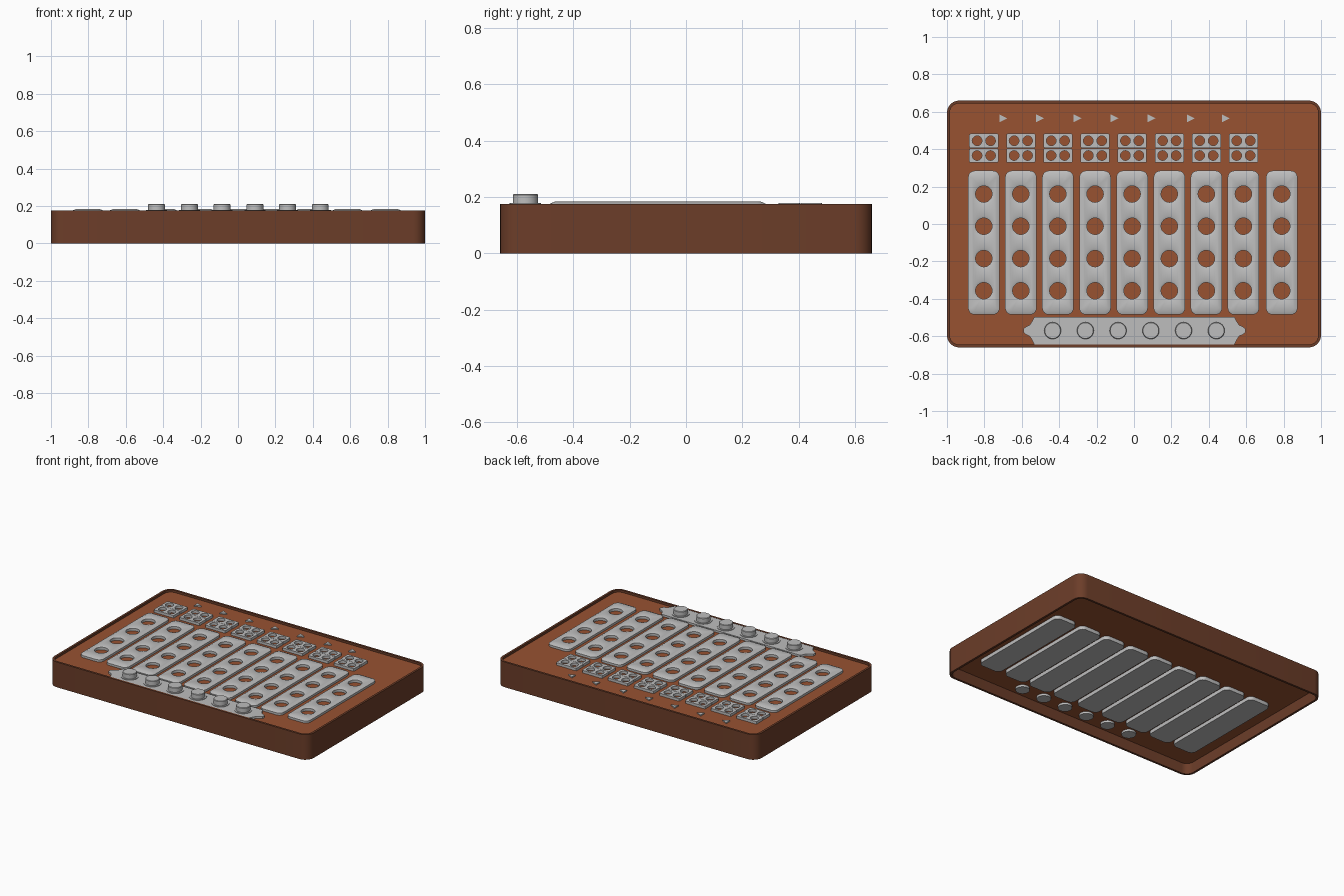
import bpy, bmesh, math

if "Cube" in bpy.data.objects:
    bpy.data.objects.remove(bpy.data.objects["Cube"])


def material(name, rgb):
    m = bpy.data.materials.new(name)
    m.diffuse_color = (*rgb, 1)
    m.use_nodes = True
    m.node_tree.nodes["Principled BSDF"].inputs["Base Color"].default_value = m.diffuse_color
    return m


WALL = material("dark brown", (0.15, 0.047, 0.022))
PANEL = material("warm brown", (0.314, 0.084, 0.031))
GREY = material("light grey", (0.515, 0.515, 0.515))

PANEL_Z = 0.16


def rounded(w, h, r, inset=0.0, segs=6):
    """Rounded rectangle outline, centred on the origin."""
    w, h, r = w / 2 - inset, h / 2 - inset, r - inset
    pts = []
    for k, (sx, sy) in enumerate([(1, 1), (-1, 1), (-1, -1), (1, -1)]):
        for i in range(segs + 1):
            a = math.pi / 2 * (k + i / segs)
            pts.append((sx * (w - r) + r * math.cos(a), sy * (h - r) + r * math.sin(a)))
    return pts


def circle(x, y, r, n=32):
    return [(x + r * math.cos(2 * math.pi * i / n), y + r * math.sin(2 * math.pi * i / n))
            for i in range(n)]


def skin(bm, levels, closed=False):
    """Join a stack of (outline, z) loops with quads; return the loops."""
    rings = [[bm.verts.new((x, y, z)) for x, y in pts] for pts, z in levels]
    pairs = list(zip(rings, rings[1:])) + ([(rings[-1], rings[0])] if closed else [])
    for a, b in pairs:
        for i in range(len(a)):
            j = (i + 1) % len(a)
            bm.faces.new((a[i], a[j], b[j], b[i]))
    return rings


def ring_edges(bm, ring):
    return [bm.edges.get((ring[i], ring[i - 1])) for i in range(len(ring))]


def solid(name, mat, stack, holes=(), at=(0, 0), closed=False):
    """Solid from an outer stack of loops, with optional through holes."""
    bm = bmesh.new()
    rings = skin(bm, stack, closed)
    hole_rings = [skin(bm, h) for h in holes]
    if not closed:
        for end in (0, -1):
            if holes:
                edges = ring_edges(bm, rings[end])
                for h in hole_rings:
                    edges += ring_edges(bm, h[end])
                bmesh.ops.triangle_fill(bm, edges=edges, use_beauty=True,
                                        normal=(0, 0, 1 if end else -1))
            else:
                bm.faces.new(rings[end])
    bmesh.ops.recalc_face_normals(bm, faces=bm.faces[:])
    me = bpy.data.meshes.new(name)
    bm.to_mesh(me)
    bm.free()
    me.materials.append(mat)
    ob = bpy.data.objects.new(name, me)
    ob.location = (*at, 0)
    bpy.context.collection.objects.link(ob)
    return ob


# Case wall: thin rounded frame, open underneath
outer, inner = rounded(2, 1.32, 0.065), rounded(2, 1.32, 0.065, 0.015)
solid("case_wall", WALL, [(outer, 0), (outer, 0.175), (inner, 0.175), (inner, 0)], closed=True)

# Top panel set just below the rim
slab = rounded(2, 1.32, 0.065, 0.012)
solid("top_panel", PANEL, [(slab, 0.075), (slab, PANEL_Z)])

# Nine long plates, each with four countersunk holes, and a block below the panel
W, H, R = 0.168, 0.77, 0.036
for i, x in enumerate([-0.803, -0.605, -0.407, -0.208, -0.01, 0.189, 0.387, 0.585, 0.79]):
    holes = [[(circle(0, y, 0.044), PANEL_Z), (circle(0, y, 0.044), 0.178),
              (circle(0, y, 0.057), 0.183)] for y in (0.26, 0.088, -0.085, -0.257)]
    stack = [(rounded(W, H, R), PANEL_Z), (rounded(W, H, R), 0.175),
             (rounded(W, H, R, 0.018), 0.183)]
    solid(f"long_plate_{i + 1}", GREY, stack, holes, (x, -0.1))
    block = rounded(W, H, R)
    solid(f"long_plate_underside_{i + 1}", GREY, [(block, 0.05), (block, 0.09)], at=(x, -0.1))

# Eight small pads, each made of two strips with two holes
for i, x in enumerate([-0.803, -0.605, -0.407, -0.208, -0.01, 0.189, 0.387, 0.585]):
    for row, y in (("back", 0.445), ("front", 0.366)):
        strip = rounded(0.156, 0.077, 0.008, segs=2)
        holes = [[(circle(hx, 0, 0.026, 20), PANEL_Z), (circle(hx, 0, 0.026, 20), 0.178)]
                 for hx in (-0.036, 0.036)]
        solid(f"small_pad_{row}_{i + 1}", GREY, [(strip, PANEL_Z), (strip, 0.178)], holes, (x, y))

# Arrow markers along the back
arrow = [(-0.02, -0.021), (0.022, 0), (-0.02, 0.021)]
for i, x in enumerate([-0.7, -0.503, -0.303, -0.105, 0.093, 0.303, 0.49]):
    solid(f"arrow_marker_{i + 1}", GREY, [(arrow, PANEL_Z), (arrow, 0.168)], at=(x, 0.565))

# Button strip with shaped ends
q = [(0.535, 0.074), (0.548, 0.048), (0.56, 0.03), (0.578, 0.022), (0.594, 0.01)]
right = q + [(x, -y) for x, y in reversed(q)]
outline = right + [(-x, y) for x, y in reversed(right)]
solid("button_strip", GREY, [(outline, PANEL_Z), (outline, 0.174)], at=(0.002, -0.57))

# Six round buttons passing through the panel
for i in range(6):
    at = (-0.435 + 0.175 * i, -0.57)
    solid(f"button_{i + 1}", GREY,
          [(circle(0, 0, 0.045), 0.06), (circle(0, 0, 0.045), 0.207), (circle(0, 0, 0.042), 0.21)], at=at)
    solid(f"button_collar_{i + 1}", GREY,
          [(circle(0, 0, 0.056), PANEL_Z), (circle(0, 0, 0.056), 0.178)], at=at)

# Smooth curved sides, sharp edges kept
for ob in bpy.data.objects:
    ob.select_set(True)
    bpy.context.view_layer.objects.active = ob
bpy.ops.object.shade_smooth_by_angle(angle=math.radians(25))
